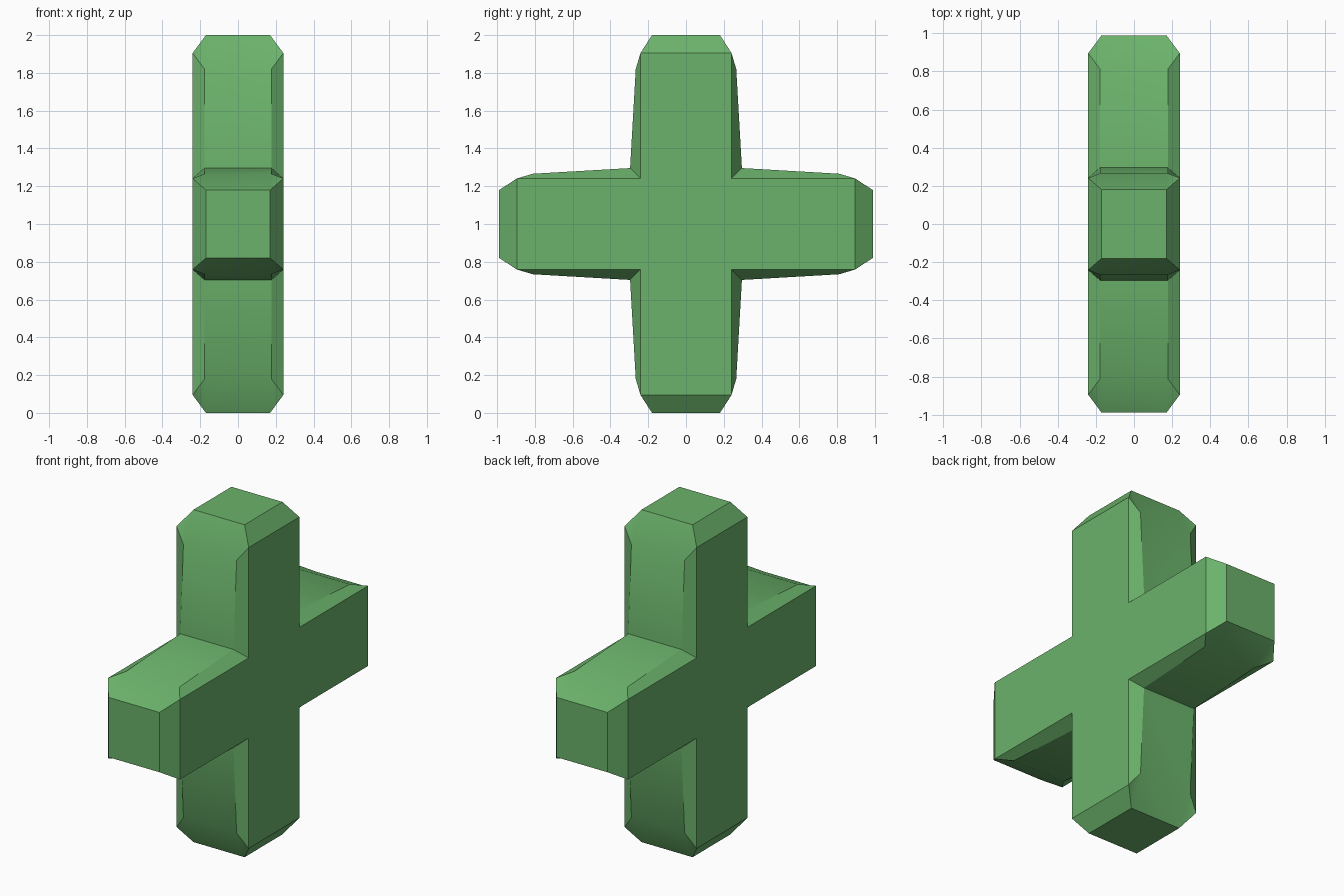
import bpy, bmesh

if "Cube" in bpy.data.objects:
    bpy.data.objects.remove(bpy.data.objects["Cube"])

HALF_X, RIM_X, INNER_X = 0.24, 0.17, 0.177

green = bpy.data.materials.new("leaf green")
green.diffuse_color = (0.147, 0.448, 0.147, 1)
green.use_nodes = True
green.node_tree.nodes["Principled BSDF"].inputs["Base Color"].default_value = green.diffuse_color


def rotate(p, k):
    """Turn a profile point by quarter turns."""
    for _ in range(k):
        p = (-p[1], p[0])
    return p


bm = bmesh.new()


def ring_point(x, w, r, k):
    # y arms are a touch shorter than the z arms
    y, z = rotate((r, w), k)
    if k % 2 == 0 and r > 0.5:
        y *= 0.989
    return bm.verts.new((x, y, 1 + z))


# One arm per quarter turn: flat side outline plus the bulging bevelled outline
rings = {}
for s in (-1, 1):
    arms = []
    for k in range(4):
        arms.append({
            "corner": ring_point(s * HALF_X, 0.241, 0.241, k),
            "end": [ring_point(s * HALF_X, w * 0.241, 0.905, k) for w in (-1, 1)],
            "crotch": ring_point(s * INNER_X, 0.296, 0.296, k),
            "shoulder": [ring_point(s * INNER_X, w * 0.266, 0.82, k) for w in (-1, 1)],
            "tip": [ring_point(s * RIM_X, w * 0.18, 1.0, k) for w in (-1, 1)],
        })
    rings[s] = arms
    outline = []
    for a in arms:
        outline += [a["end"][0], a["end"][1], a["corner"]]
    bm.faces.new(outline)                                   # flat cross side
    for k, a in enumerate(arms):
        bm.faces.new((*a["end"], a["tip"][1], a["tip"][0]))  # end bevel
        for i, c in ((0, arms[k - 1]), (1, a)):
            bm.faces.new((c["corner"], a["end"][i], a["shoulder"][i], c["crotch"]))
            bm.faces.new((a["end"][i], a["tip"][i], a["shoulder"][i]))

# Bridge the two halves across x
for k in range(4):
    a, b = rings[-1][k], rings[1][k]
    bm.faces.new((*a["tip"], b["tip"][1], b["tip"][0]))
    for i, n in ((0, k - 1), (1, k)):
        bm.faces.new((a["tip"][i], a["shoulder"][i], b["shoulder"][i], b["tip"][i]))
        bm.faces.new((a["shoulder"][i], rings[-1][n]["crotch"],
                      rings[1][n]["crotch"], b["shoulder"][i]))

bmesh.ops.recalc_face_normals(bm, faces=bm.faces[:])
mesh = bpy.data.meshes.new("bevelled_cross")
bm.to_mesh(mesh)
bm.free()
mesh.materials.append(green)
cross = bpy.data.objects.new("bevelled_cross", mesh)
bpy.context.collection.objects.link(cross)
bpy.context.view_layer.objects.active = cross
cross.select_set(True)
bpy.ops.object.shade_smooth_by_angle(angle=0.5)
